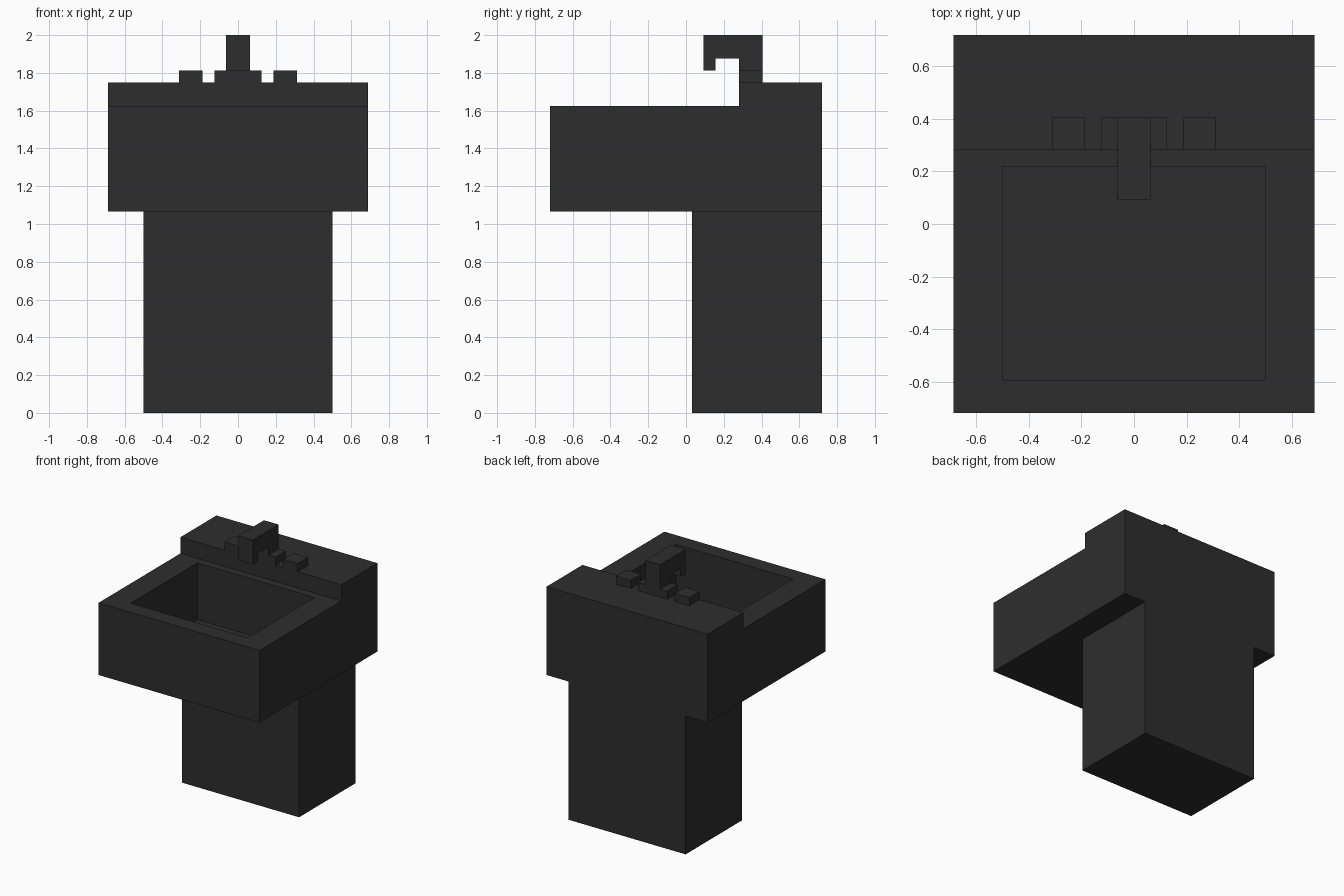
import bpy, bmesh
from mathutils import Vector

if "Cube" in bpy.data.objects:
    bpy.data.objects.remove(bpy.data.objects["Cube"])

# One dark grey colour for everything
dark = bpy.data.materials.new("dark_grey")
dark.diffuse_color = (0.027, 0.027, 0.027, 1)
dark.use_nodes = True
dark.node_tree.nodes["Principled BSDF"].inputs["Base Color"].default_value = dark.diffuse_color


def extrude_profile(name, profile, x0, x1, edit=None):
    """Extrude a (y, z) profile along x from x0 to x1."""
    bm = bmesh.new()
    face = bm.faces.new([bm.verts.new((x0, y, z)) for y, z in profile])
    ext = bmesh.ops.extrude_face_region(bm, geom=[face])
    moved = [g for g in ext["geom"] if isinstance(g, bmesh.types.BMVert)]
    bmesh.ops.translate(bm, verts=moved, vec=(x1 - x0, 0, 0))
    bmesh.ops.recalc_face_normals(bm, faces=bm.faces)
    if edit:
        edit(bm)
    mesh = bpy.data.meshes.new(name)
    bm.to_mesh(mesh)
    bm.free()
    mesh.materials.append(dark)
    obj = bpy.data.objects.new(name, mesh)
    bpy.context.collection.objects.link(obj)
    return obj


def box(name, x0, x1, y0, y1, z0, z1):
    return extrude_profile(name, [(y0, z0), (y1, z0), (y1, z1), (y0, z1)], x0, x1)


BACK, LEDGE = 0.7188, 0.2812
FAUCET_BACK = 0.4062
UNDER, RIM, TOP = 1.0675, 1.625, 1.75
BOWL_FLOOR = 1.1875


def sink_bowl(bm):
    """Inset the rim face to the bowl outline and push it down."""
    bm.normal_update()
    rim = next(f for f in bm.faces if f.normal.z > 0.9
               and abs(f.calc_center_median().z - RIM) < 0.001)
    bmesh.ops.inset_individual(bm, faces=[rim], thickness=0.1)
    mid = rim.calc_center_median()
    for v in rim.verts:
        v.co = Vector((0.5 if v.co.x > mid.x else -0.5,
                       0.2188 if v.co.y > mid.y else -0.5938, RIM))
    bmesh.ops.inset_individual(bm, faces=[rim], thickness=0.0)
    for v in rim.verts:
        v.co.z = BOWL_FLOOR


# Pedestal
box("pedestal", -0.5, 0.5, 0.0312, BACK, 0, UNDER)

# Basin with raised back ledge and sunken bowl
extrude_profile("basin", [(-BACK, UNDER), (BACK, UNDER), (BACK, TOP),
                          (LEDGE, TOP), (LEDGE, RIM), (-BACK, RIM)],
                -0.6875, 0.6875, sink_bowl)

# Faucet: hooked spout and a small block on each side of its foot
extrude_profile("faucet_spout",
                [(LEDGE, TOP), (FAUCET_BACK, TOP), (FAUCET_BACK, 2.0), (0.0938, 2.0),
                 (0.0938, 1.8125), (0.1562, 1.8125), (0.1562, 1.875), (LEDGE, 1.875)],
                -0.0625, 0.0625)
for side, s in (("left", -1), ("right", 1)):
    for part, a, b in (("faucet_foot", 0.0625, 0.125), ("tap_handle", 0.1875, 0.3125)):
        x0, x1 = sorted((s * a, s * b))
        box(f"{part}_{side}", x0, x1, LEDGE, FAUCET_BACK, TOP, 1.8125)
